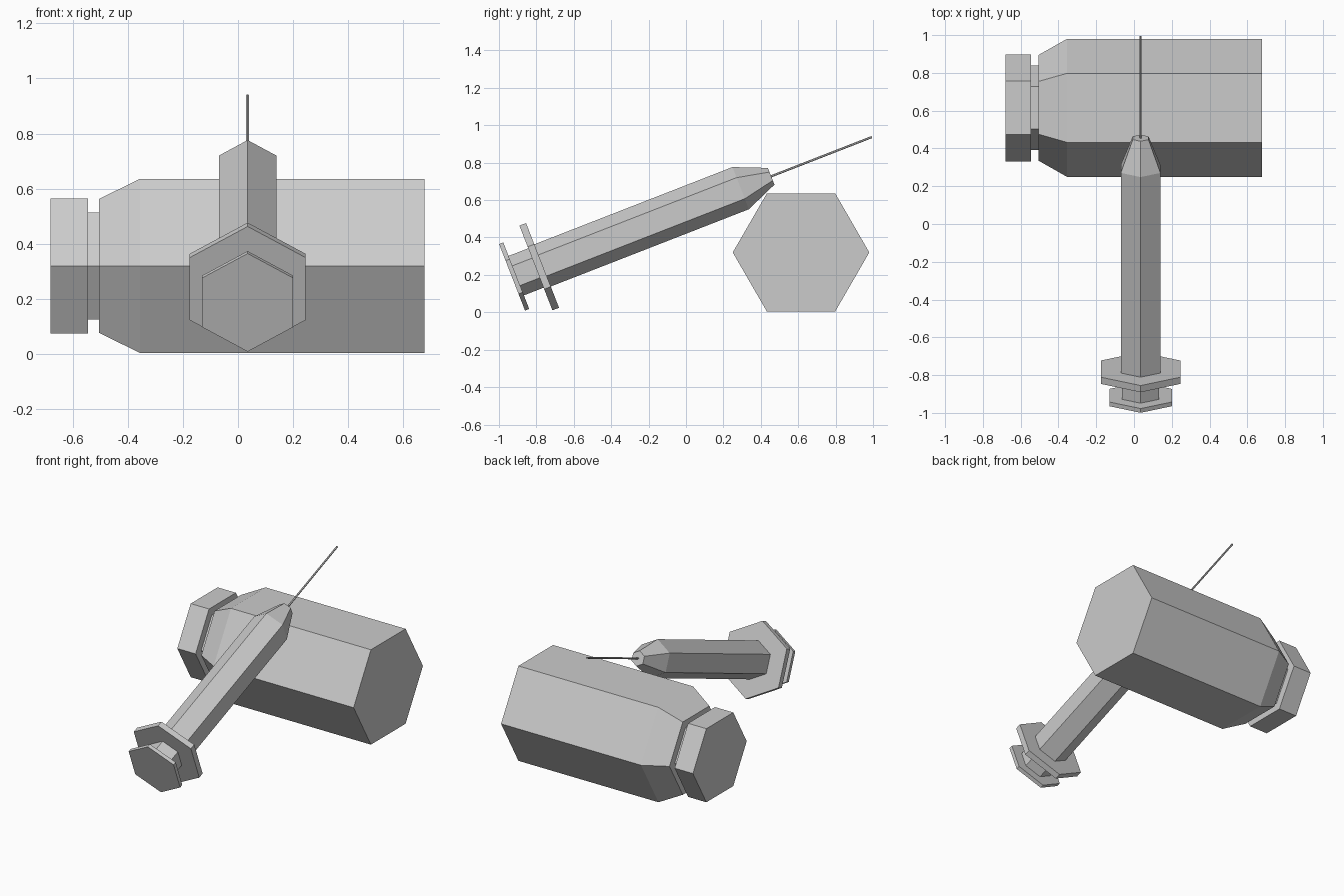
import bpy, bmesh
from math import radians, sin, cos, tau
from mathutils import Matrix, Vector

if "Cube" in bpy.data.objects:
    bpy.data.objects.remove(bpy.data.objects["Cube"])


def hex_lathe(name, profile, matrix):
    """Six-sided closed solid along local z from (position, radius) pairs; corners point along local +/-x."""
    bm = bmesh.new()
    rings = [[bm.verts.new((r * cos(i * tau / 6), r * sin(i * tau / 6), s)) for i in range(6)]
             for s, r in profile]
    for a, b in zip(rings, rings[1:]):
        for i in range(6):
            j = (i + 1) % 6
            bm.faces.new((a[i], a[j], b[j], b[i]))
    bm.faces.new(rings[0][::-1])
    bm.faces.new(rings[-1])
    bmesh.ops.recalc_face_normals(bm, faces=bm.faces[:])
    mesh = bpy.data.meshes.new(name)
    bm.to_mesh(mesh)
    bm.free()
    ob = bpy.data.objects.new(name, mesh)
    ob.matrix_world = matrix
    bpy.context.collection.objects.link(ob)
    return ob


def frame(origin, axis, corner):
    """Matrix with local z along axis and local x along corner."""
    z, x = Vector(axis), Vector(corner)
    m = Matrix((x, z.cross(x), z)).transposed().to_4x4()
    m.translation = origin
    return m


# Vial lying along x
vial = frame((0, 0.615, 0.32), (1, 0, 0), (0, 1, 0))
hex_lathe("vial_body", [(-0.505, 0.28), (-0.355, 0.365), (0.677, 0.365)], vial)
hex_lathe("vial_neck", [(-0.545, 0.224), (-0.505, 0.224)], vial)
hex_lathe("vial_cap", [(-0.68, 0.283), (-0.545, 0.283)], vial)

# Syringe leaning on the vial, measured along its axis from the thumb rest
t = radians(21.3)
syringe = frame((0.035, -0.93, 0.187), (0, cos(t), sin(t)), (0, -sin(t), cos(t)))
hex_lathe("thumb_rest", [(0, 0.191), (0.024, 0.191)], syringe)
hex_lathe("plunger_rod", [(0.024, 0.113), (0.137, 0.113)], syringe)
hex_lathe("finger_flange", [(0.137, 0.243), (0.175, 0.243)], syringe)
hex_lathe("barrel", [(0.175, 0.121), (1.312, 0.121), (1.487, 0.048)], syringe)
hex_lathe("needle", [(1.487, 0.006), (2.065, 0.006)], syringe)
